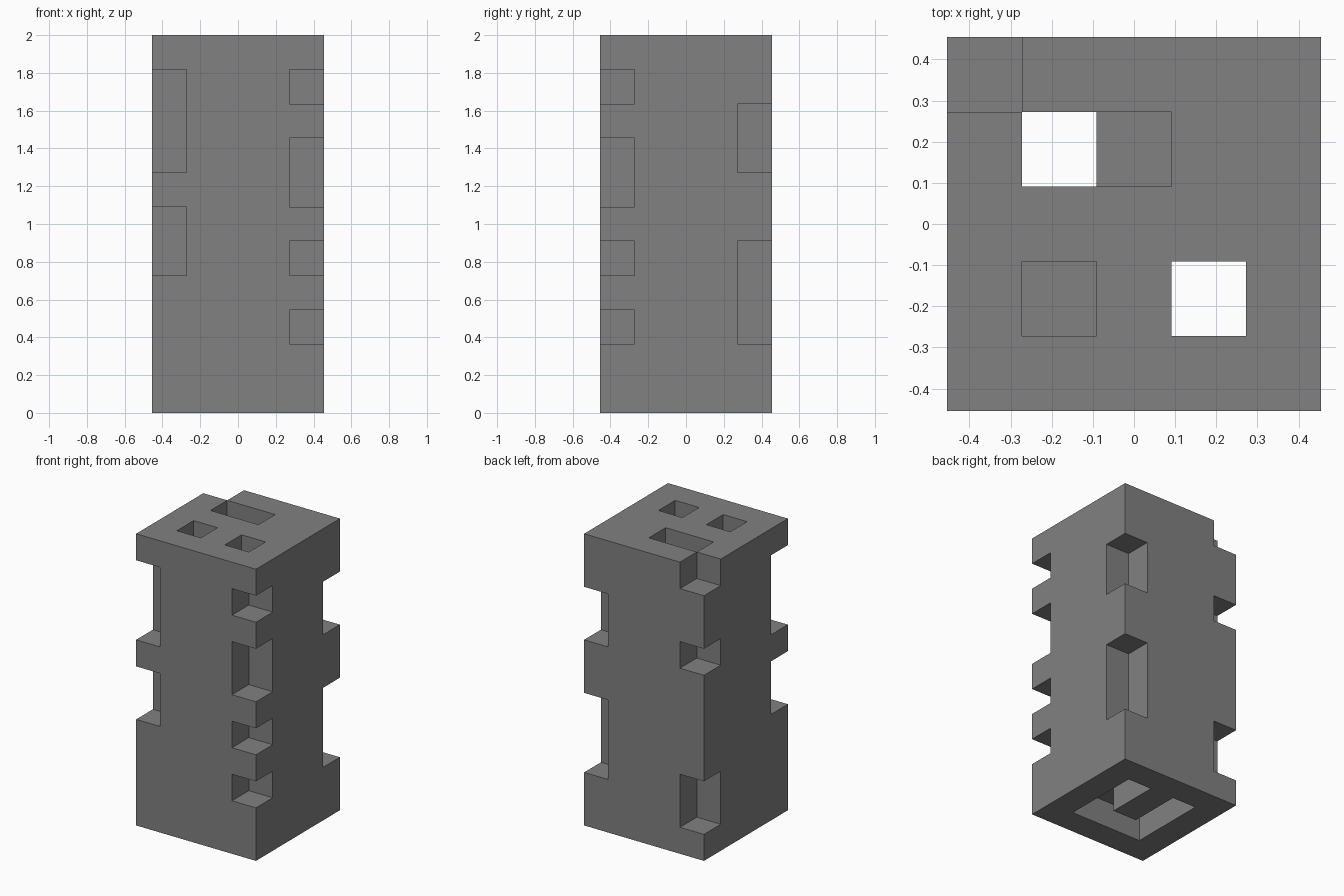
import bpy
import bmesh
from itertools import product
from mathutils import Vector

old = bpy.data.objects.get("Cube")
if old:
    bpy.data.objects.remove(old, do_unlink=True)

# The block is a 5 x 5 x 11 stack of equal cubes with some left out
SIZE = (5, 5, 11)
UNIT = 2 / 11
empty = set()


def carve(i, j, low, high):
    """Leave out the cells of one column between two levels."""
    empty.update((i, j, k) for k in range(low, high))


# Notches along the four upright edges
notches = {
    (0, 0): [(4, 6), (7, 10)],
    (4, 0): [(2, 3), (4, 5), (6, 8), (9, 10)],
    (4, 4): [(2, 5), (7, 9)],
    (0, 4): [(1, 3), (7, 8), (10, 11)],
}
for (i, j), spans in notches.items():
    for low, high in spans:
        carve(i, j, low, high)

# Two shafts right through, one blind shaft and a short slot in the top
carve(1, 3, 0, 11)
carve(3, 1, 0, 11)
carve(1, 1, 6, 11)
carve(2, 3, 10, 11)

# U-shaped groove in the underside
for j in (1, 2, 3):
    carve(1, j, 0, 1)
    carve(3, j, 0, 1)
carve(2, 1, 0, 1)


def solid(cell):
    return all(0 <= c < n for c, n in zip(cell, SIZE)) and cell not in empty


# Skin: one square wherever a solid cell meets open space
bm = bmesh.new()
origin = Vector((-SIZE[0] / 2, -SIZE[1] / 2, 0))
for cell in product(*map(range, SIZE)):
    if not solid(cell):
        continue
    centre = origin + Vector(cell) + Vector((0.5, 0.5, 0.5))
    for axis, sign in product(range(3), (-1, 1)):
        beside = list(cell)
        beside[axis] += sign
        if solid(tuple(beside)):
            continue
        normal, u = Vector(), Vector()
        normal[axis] = sign / 2
        u[(axis + 1) % 3] = 0.5
        v = normal.cross(u) * 2
        corners = (-u - v, u - v, u + v, v - u)
        bm.faces.new([bm.verts.new((centre + normal + c) * UNIT) for c in corners])
bmesh.ops.remove_doubles(bm, verts=bm.verts, dist=0.001)

mesh = bpy.data.meshes.new("notched_block")
bm.to_mesh(mesh)
bm.free()
block = bpy.data.objects.new("notched_block", mesh)
bpy.context.collection.objects.link(block)

# Plain grey
grey = bpy.data.materials.new("mid_grey")
grey.use_nodes = True
colour = (0.22, 0.22, 0.22, 1)
grey.diffuse_color = colour
grey.node_tree.nodes["Principled BSDF"].inputs["Base Color"].default_value = colour
mesh.materials.append(grey)
